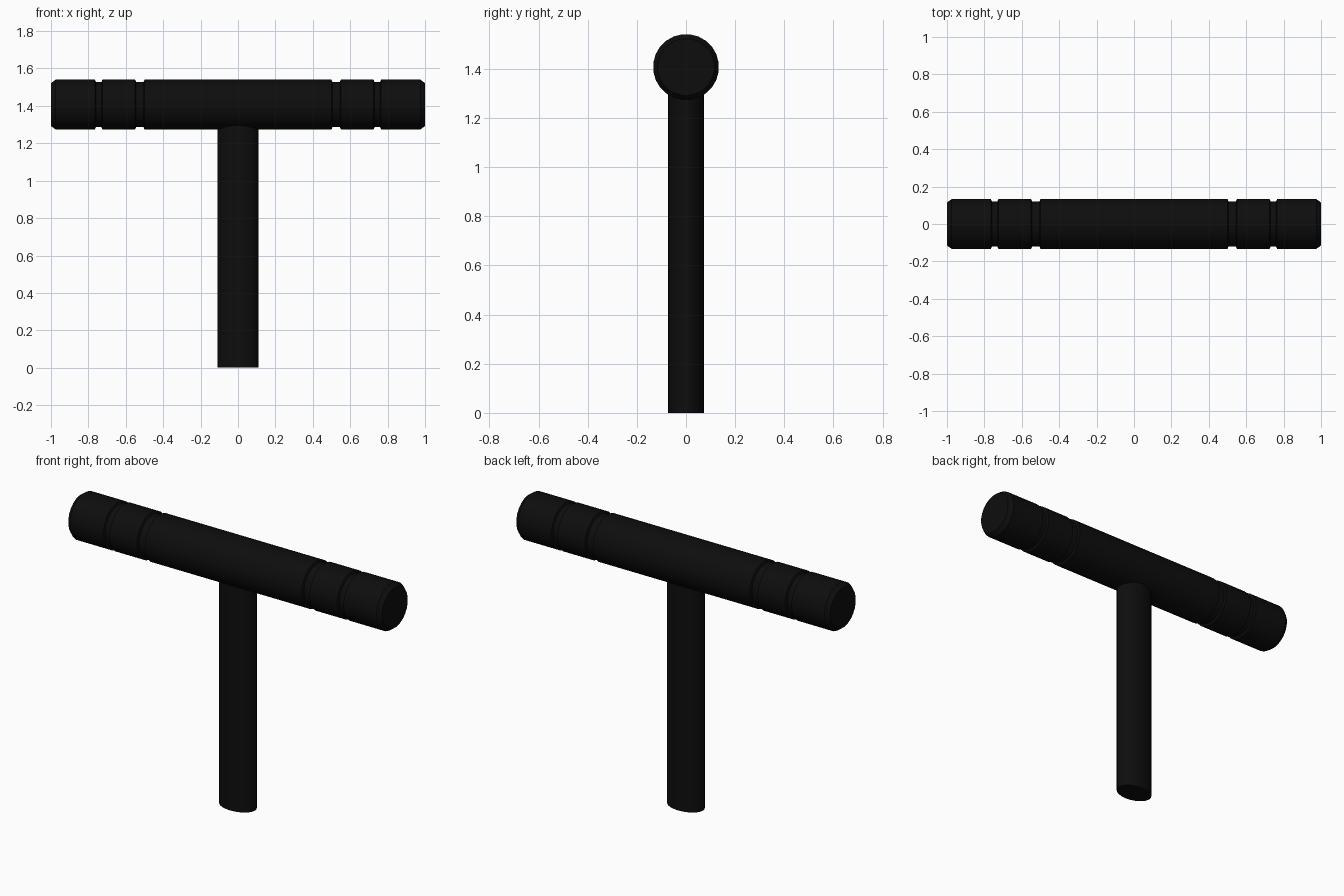
import bpy, bmesh
from math import cos, sin, pi

if "Cube" in bpy.data.objects:
    bpy.data.objects.remove(bpy.data.objects["Cube"])

black = bpy.data.materials.new("black")
black.diffuse_color = (0.004, 0.004, 0.004, 1)
black.use_nodes = True
black.node_tree.nodes["Principled BSDF"].inputs["Base Color"].default_value = black.diffuse_color


def loft(name, rings):
    """Skin a list of closed rings and cap both ends."""
    bm = bmesh.new()
    loops = [[bm.verts.new(p) for p in ring] for ring in rings]
    n = len(loops[0])
    for a, b in zip(loops, loops[1:]):
        for i in range(n):
            j = (i + 1) % n
            bm.faces.new((a[i], a[j], b[j], b[i]))
    bm.faces.new(loops[0])
    bm.faces.new(loops[-1])
    bmesh.ops.recalc_face_normals(bm, faces=bm.faces)
    mesh = bpy.data.meshes.new(name)
    bm.to_mesh(mesh)
    bm.free()
    mesh.materials.append(black)
    obj = bpy.data.objects.new(name, mesh)
    bpy.context.collection.objects.link(obj)
    bpy.ops.object.select_all(action='DESELECT')
    obj.select_set(True)
    bpy.context.view_layer.objects.active = obj
    bpy.ops.object.shade_smooth_by_angle(angle=0.5)
    return obj


# Mallet head: profile of (x, radius) with two shallow grooves per side
R, G, AXIS_Z = 0.133, 0.121, 1.407
half = [(0.50, R), (0.505, G), (0.545, G), (0.55, R),
        (0.725, R), (0.73, G), (0.76, G), (0.765, R),
        (0.975, R), (1.0, 0.115)]
profile = [(-x, r) for x, r in reversed(half)] + half
SIDES = 24
loft("mallet_head", [
    [(x, r * cos(2 * pi * (i + 0.5) / SIDES) / cos(pi / SIDES),
      AXIS_Z + r * sin(2 * pi * (i + 0.5) / SIDES) / cos(pi / SIDES))
     for i in range(SIDES)]
    for x, r in profile])

# Oval handle, running up into the head
loft("handle", [
    [(0.109 * cos(2 * pi * i / 24), 0.073 * sin(2 * pi * i / 24), z)
     for i in range(24)]
    for z in (0, 1.33)])
